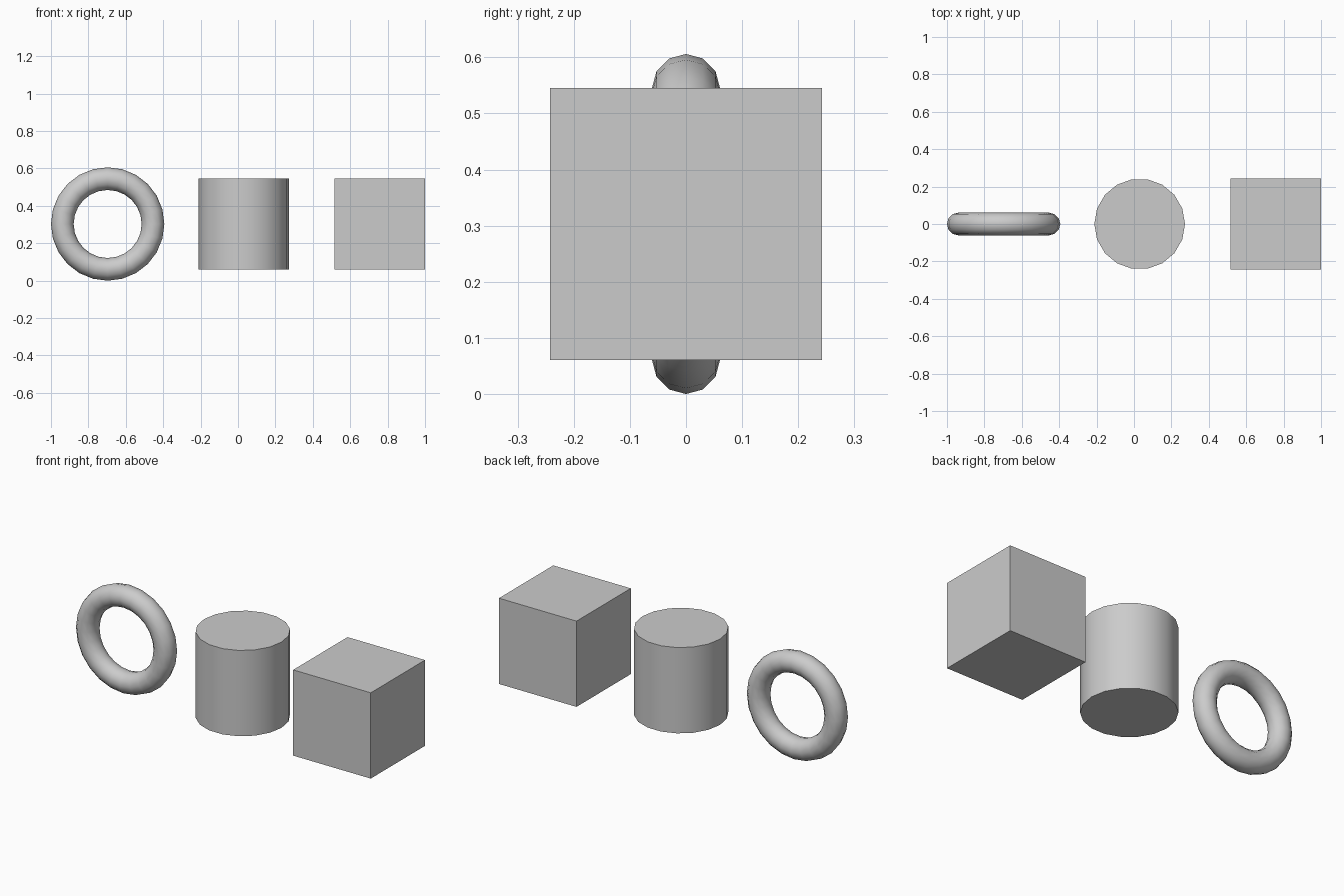
import bpy
import math

if "Cube" in bpy.data.objects:
    bpy.data.objects.remove(bpy.data.objects["Cube"])

UNIT = 2 / 8.25          # half the cube's side; the whole row is 8.25 units long
MID_Z = 1.25 * UNIT      # the ring's outer radius, so it touches the ground
MID_X = UNIT / 8         # the middle of the row of three


def finish(name, smooth=False):
    obj = bpy.context.object
    obj.name = name
    if smooth:
        bpy.ops.object.transform_apply(location=False, rotation=True, scale=True)
        bpy.ops.object.shade_smooth_by_angle(angle=math.radians(40))
    return obj


# upright ring facing the front
bpy.ops.mesh.primitive_torus_add(
    major_segments=24, minor_segments=12,
    major_radius=UNIT, minor_radius=UNIT / 4,
    location=(MID_X - 3 * UNIT, 0, MID_Z), rotation=(math.pi / 2, 0, 0))
finish("ring", smooth=True)

# cylinder in the middle, with a corner on the x axis
bpy.ops.mesh.primitive_cylinder_add(
    vertices=18, radius=UNIT, depth=2 * UNIT,
    location=(MID_X, 0, MID_Z), rotation=(0, 0, math.pi / 2))
finish("cylinder", smooth=True)

# cube on the right
bpy.ops.mesh.primitive_cube_add(size=2 * UNIT, location=(MID_X + 3 * UNIT, 0, MID_Z))
finish("cube")
